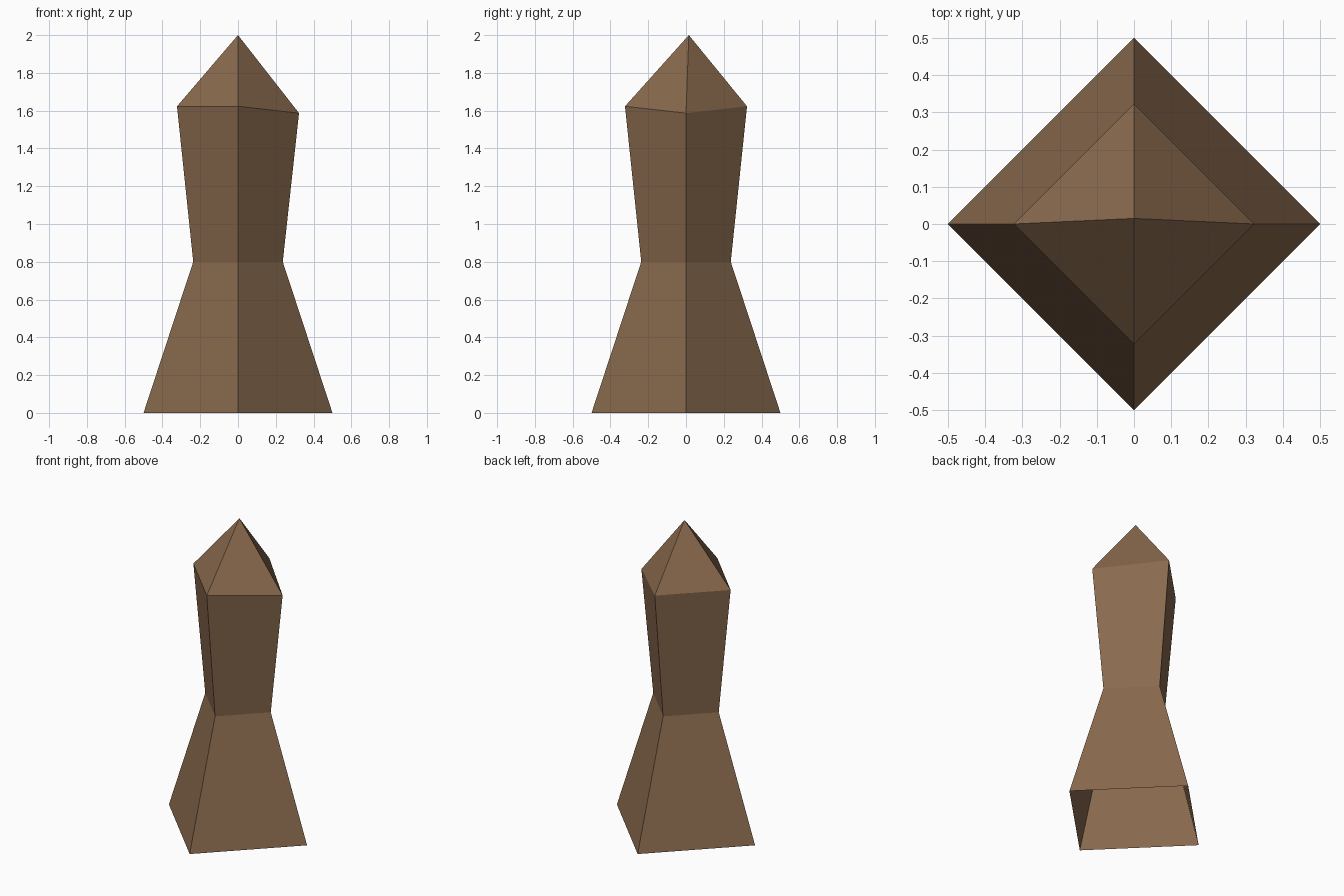
import bpy, bmesh, math

if "Cube" in bpy.data.objects:
    bpy.data.objects.remove(bpy.data.objects["Cube"])

# One flat brown
brown = bpy.data.materials.new("warm brown")
brown.diffuse_color = (0.25, 0.143, 0.075, 1)
brown.use_nodes = True
brown.node_tree.nodes["Principled BSDF"].inputs["Base Color"].default_value = brown.diffuse_color

SIDES = 4
bm = bmesh.new()


def ring(radius, z):
    """Diamond ring with corners on the axes."""
    return [bm.verts.new((radius * math.cos(a), radius * math.sin(a), z))
            for a in (i * math.tau / SIDES for i in range(SIDES))]


# Flared foot, narrow waist, wider shoulder
rings = [ring(0.5, 0), ring(0.237, 0.8), ring(0.323, 1.623)]
rings[2][0].co.z = 1.587          # right shoulder corner sits slightly lower
apex = bm.verts.new((0, 0.015, 2))  # tip is a little off centre

# Side walls (underside stays open) and pointed cap
for i in range(SIDES):
    j = (i + 1) % SIDES
    for low, high in zip(rings, rings[1:]):
        bm.faces.new((low[i], low[j], high[j], high[i]))
    bm.faces.new((rings[2][i], rings[2][j], apex))

bm.normal_update()
mesh = bpy.data.meshes.new("stone_pillar")
bm.to_mesh(mesh)
bm.free()
mesh.materials.append(brown)
pillar = bpy.data.objects.new("stone_pillar", mesh)
bpy.context.collection.objects.link(pillar)
